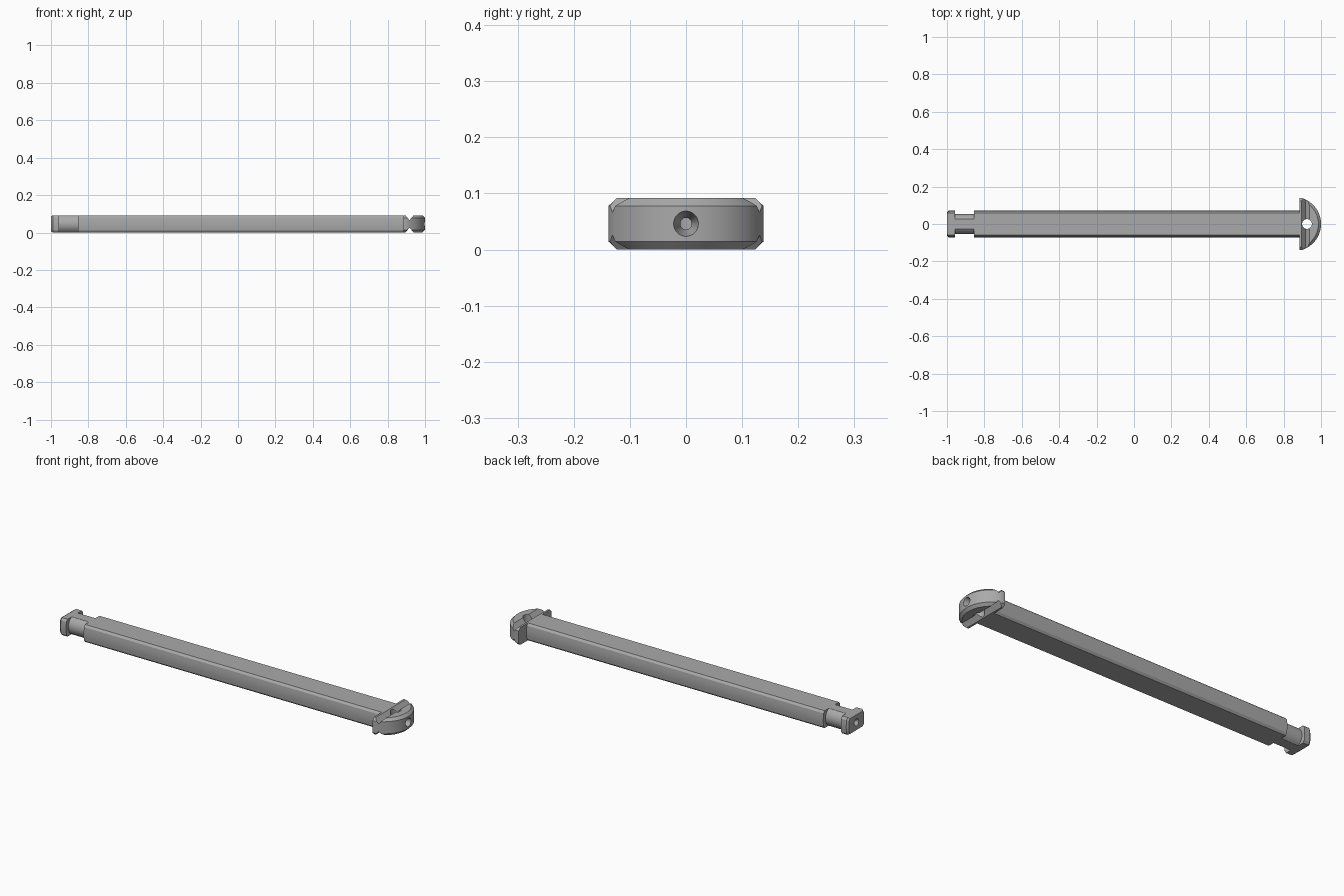
import bpy, bmesh
from math import sin, cos, asin, pi, radians

if "Cube" in bpy.data.objects:
    bpy.data.objects.remove(bpy.data.objects["Cube"], do_unlink=True)

HEIGHT = 0.092
MID = HEIGHT / 2

grey = bpy.data.materials.new("plain grey")
grey.use_nodes = True
grey.diffuse_color = (0.4, 0.4, 0.4, 1)
grey.node_tree.nodes["Principled BSDF"].inputs["Base Color"].default_value = (0.4, 0.4, 0.4, 1)


def loft(name, rings):
    """Solid skinned through equal-length rings of points, capped at both ends."""
    bm = bmesh.new()
    loops = [[bm.verts.new(p) for p in ring] for ring in rings]
    for a, b in zip(loops, loops[1:]):
        for i in range(len(a)):
            j = (i + 1) % len(a)
            bm.faces.new((a[i], a[j], b[j], b[i]))
    bm.faces.new(loops[0])
    bm.faces.new(loops[-1])
    bmesh.ops.recalc_face_normals(bm, faces=bm.faces)
    mesh = bpy.data.meshes.new(name)
    bm.to_mesh(mesh)
    bm.free()
    mesh.materials.append(grey)
    obj = bpy.data.objects.new(name, mesh)
    bpy.context.collection.objects.link(obj)
    return obj


def section(x, half, shrink=1.0):
    """Bar cross-section: flat top and bottom, narrow chamfers, slightly full sides."""
    quarter = [(half, 0), (half - 0.001, 0.018), (half - 0.003, 0.035), (half - 0.012, MID)]
    right = [(y, -z) for y, z in quarter[:0:-1]] + quarter
    both = right + [(-y, -z) for y, z in right]
    return [(x, y * shrink, MID + z * shrink) for y, z in both]


def round_section(x, radius):
    """Circle cut flat at top and bottom."""
    a = asin(MID / radius)
    right = [-a + 2 * a * i / 12 for i in range(13)]
    return [(x, radius * cos(t), MID + radius * sin(t)) for t in right + [t + pi for t in right]]


def circle(radius, place, n=32):
    return [place(radius * cos(2 * pi * i / n), radius * sin(2 * pi * i / n)) for i in range(n)]


def cut(target, cutter):
    cutter.hide_render = True
    mod = target.modifiers.new("cut", "BOOLEAN")
    mod.operation = "DIFFERENCE"
    mod.solver = "EXACT"
    mod.object = cutter
    bpy.context.view_layer.objects.active = target
    bpy.ops.object.modifier_apply(modifier=mod.name)
    bpy.data.objects.remove(cutter, do_unlink=True)


# Long bar and the round neck behind the end cap
bar = loft("bar", [section(-0.855, 0.072), section(0.89, 0.072)])
neck = loft("neck", [round_section(-0.965, 0.053), round_section(-0.85, 0.053)])

# End cap with a chamfered outer edge and a conical dimple
cap = loft("end_cap", [section(-1.0, 0.072, 0.88), section(-0.99, 0.072), section(-0.958, 0.072)])
cut(cap, loft("dimple_cutter", [circle(r, lambda a, b: (x, a, MID + b))
                                for x, r in ((-1.01, 0.026), (-0.975, 0.002))]))


# Half-round head with chamfered rim
def head_ring(z, inset):
    radius, centre, back = 0.145 - inset, 0.855, 0.885
    half = (radius ** 2 - 0.045 ** 2) ** 0.5
    a = asin(half / radius)
    arc = [-a + 2 * a * i / 40 for i in range(41)]
    return ([(back, -half, z)] + [(centre + radius * cos(t), radius * sin(t), z) for t in arc]
            + [(back, half, z)])


head = loft("head", [head_ring(0, 0.014), head_ring(0.014, 0),
                     head_ring(HEIGHT - 0.014, 0), head_ring(HEIGHT, 0.014)])

# V grooves across the top and bottom of the head
for edge, tip in ((HEIGHT + 0.01, HEIGHT - 0.026), (-0.01, 0.026)):
    cut(head, loft("groove_cutter", [[(0.887, y, edge), (0.947, y, edge), (0.917, y, tip)]
                                     for y in (-0.2, 0.2)]))

# Upright through hole and conical dimple in the head
cut(head, loft("hole_cutter", [circle(0.026, lambda a, b: (0.925 + a, b, z))
                               for z in (-0.05, 0.15)]))
cut(head, loft("dimple_cutter", [circle(r, lambda a, b: (x, a, MID + b))
                                 for x, r in ((1.01, 0.025), (0.94, 0.008))]))

# Smooth curved faces, keep hard edges
for part in (bar, neck, cap, head):
    bpy.ops.object.select_all(action="DESELECT")
    part.select_set(True)
    bpy.context.view_layer.objects.active = part
    bpy.ops.object.shade_smooth_by_angle(angle=radians(25))
